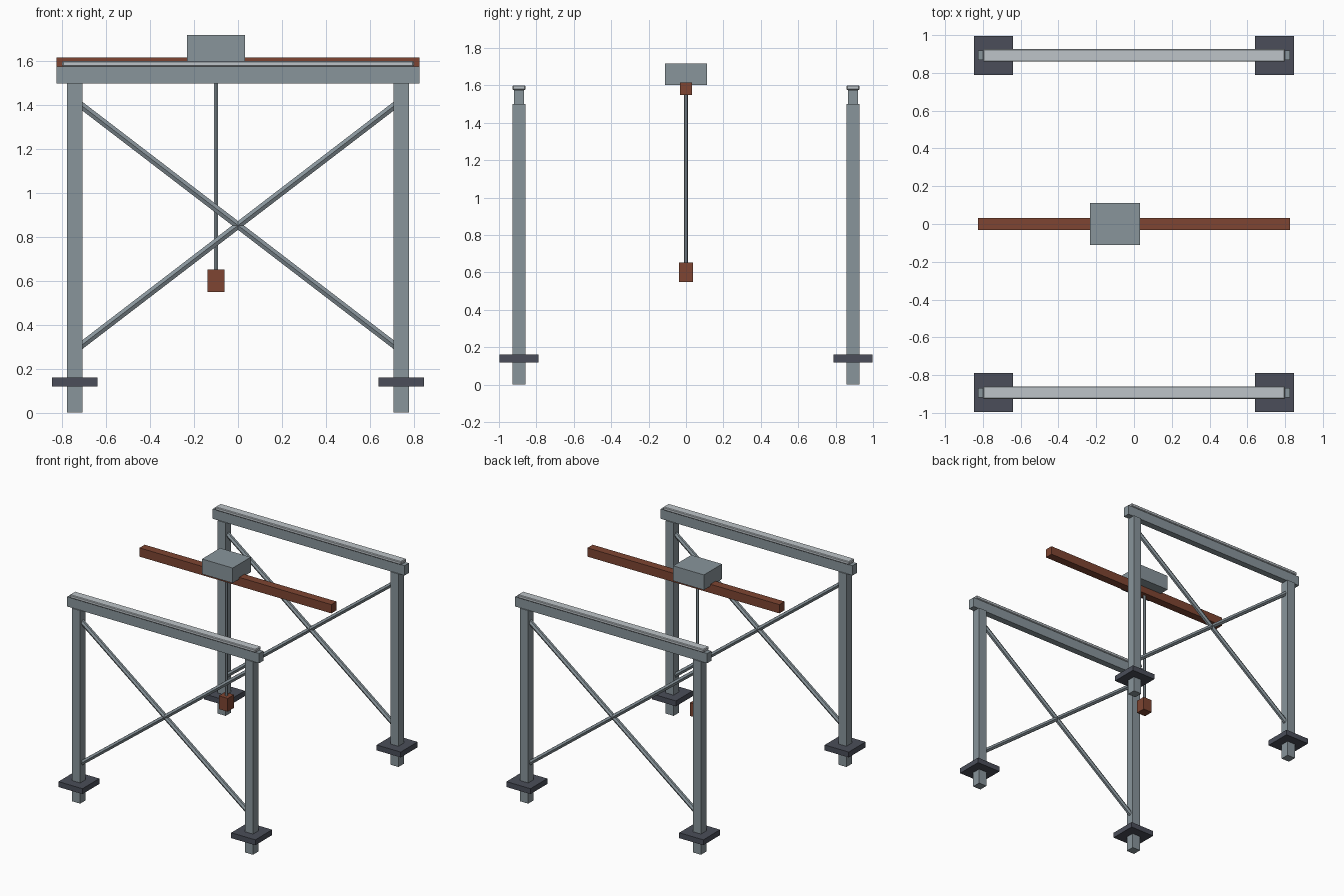
import bpy
from mathutils import Vector

if "Cube" in bpy.data.objects:
    bpy.data.objects.remove(bpy.data.objects["Cube"])


def material(name, rgb):
    m = bpy.data.materials.new(name)
    m.diffuse_color = (*rgb, 1)
    m.use_nodes = True
    m.node_tree.nodes["Principled BSDF"].inputs["Base Color"].default_value = m.diffuse_color
    return m


STEEL = material("steel grey", (0.25, 0.30, 0.33))
RAIL = material("pale rail", (0.51, 0.55, 0.58))
RUST = material("rust red", (0.21, 0.06, 0.032))
DARK = material("dark slate", (0.069, 0.076, 0.10))


def box(name, center, size, mat, bevel=0):
    bpy.ops.mesh.primitive_cube_add(size=1, location=center)
    ob = bpy.context.object
    ob.name = name
    ob.scale = size
    bpy.ops.object.transform_apply(location=False, rotation=False, scale=True)
    ob.data.materials.append(mat)
    if bevel:
        mod = ob.modifiers.new("chamfer", 'BEVEL')
        mod.width = bevel
        mod.segments = 1
    return ob


def rod(name, start, end, radius, mat):
    """Six-sided bar between two points."""
    a, b = Vector(start), Vector(end)
    bpy.ops.mesh.primitive_cylinder_add(
        vertices=6, radius=radius, depth=(b - a).length, location=(a + b) / 2)
    ob = bpy.context.object
    ob.name = name
    # local y stays in the y direction, so one ridge faces the front
    ob.rotation_euler = (0, Vector((0, 0, 1)).angle(b - a) * (1 if b.x >= a.x else -1), 0)
    ob.data.materials.append(mat)
    return ob


LEG_X, FRAME_Y = 0.743, 0.893

# Two matching side frames
for side, y in (("front", -FRAME_Y), ("back", FRAME_Y)):
    for hand, s in (("left", -1), ("right", 1)):
        box(f"{side}_{hand}_leg", (s * LEG_X, y, 0.75), (0.07, 0.068, 1.5), STEEL)
        box(f"{side}_{hand}_foot_plate", (s * LEG_X, y, 0.14), (0.207, 0.207, 0.042), DARK)
        # diagonal brace
        rod(f"{side}_{hand}_brace", (-s * LEG_X, y, 0.283), (s * LEG_X, y, 1.421), 0.0185, STEEL)
    box(f"{side}_runway_beam", (0, y, 1.536), (1.65, 0.052, 0.076), STEEL)
    box(f"{side}_rail", (0, y, 1.587), (1.6, 0.068, 0.026), RAIL, 0.005)

# Travelling bridge, trolley, hoist rope and hook block
box("bridge_beam", (0, 0, 1.581), (1.65, 0.064, 0.068), RUST)
box("trolley", (-0.1, 0, 1.659), (0.264, 0.222, 0.117), STEEL)
rod("hoist_rope", (-0.1, 0, 0.64), (-0.1, 0, 1.6), 0.011, STEEL)
box("hook_block", (-0.1, 0, 0.6), (0.077, 0.077, 0.103), RUST)
